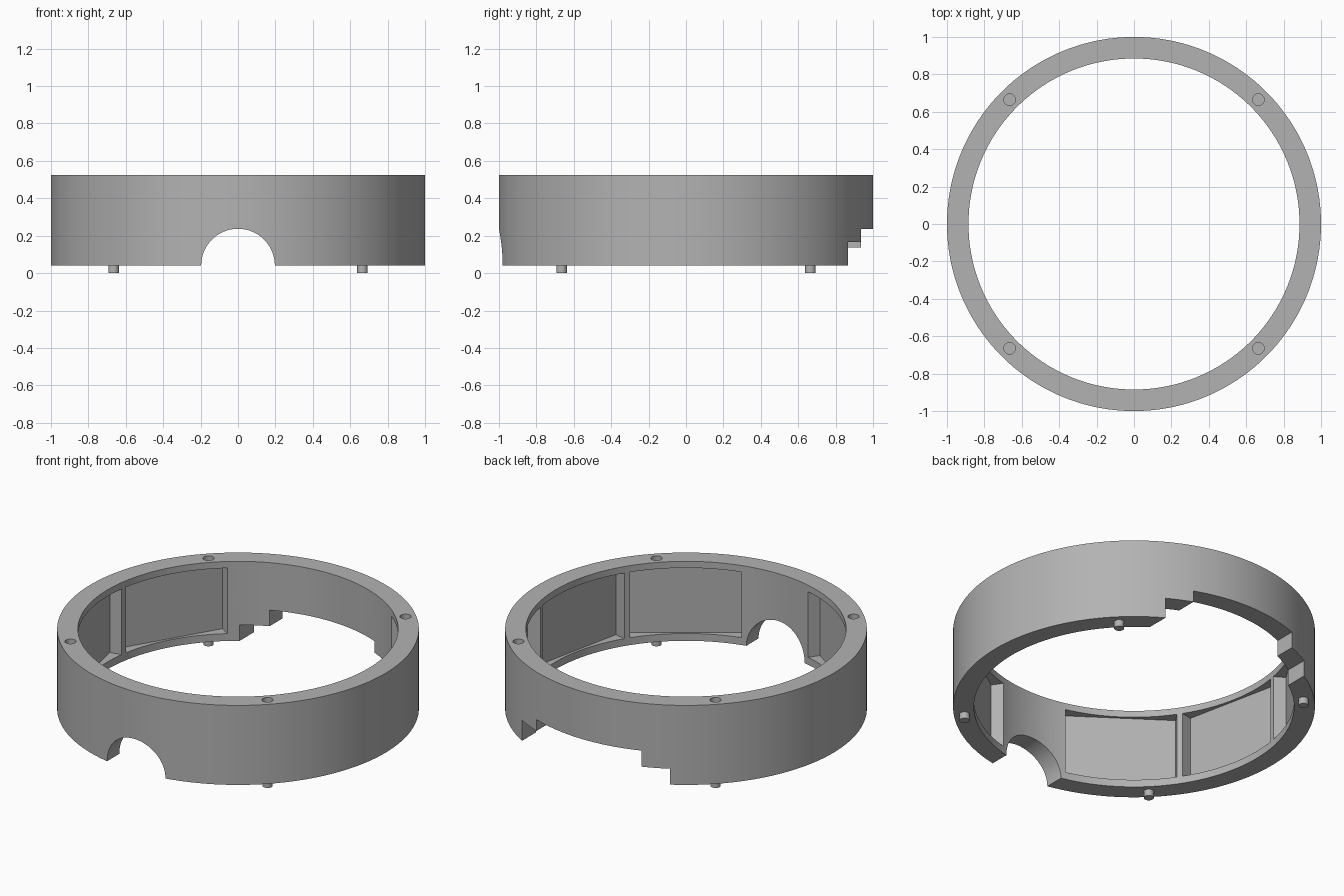
import bpy
import bmesh
from math import radians, sin, cos
from mathutils import Matrix, Vector

cube = bpy.data.objects.get("Cube")
if cube:
    bpy.data.objects.remove(cube, do_unlink=True)

OUTER, INNER = 1.0, 0.885
BOTTOM, TOP = 0.04, 0.525
SEGMENTS = 180
PIN = 0.665

grey = bpy.data.materials.new("plain_grey")
grey.use_nodes = True
colour = (0.45, 0.45, 0.45, 1)
grey.diffuse_color = colour
grey.node_tree.nodes["Principled BSDF"].inputs["Base Color"].default_value = colour


def make_object(name, bm):
    bmesh.ops.recalc_face_normals(bm, faces=bm.faces)
    mesh = bpy.data.meshes.new(name)
    bm.to_mesh(mesh)
    bm.free()
    mesh.materials.append(grey)
    obj = bpy.data.objects.new(name, mesh)
    bpy.context.collection.objects.link(obj)
    return obj


def box(name, low, high, turn=0):
    bm = bmesh.new()
    low, high = Vector(low), Vector(high)
    place = Matrix.Rotation(turn, 4, 'Z') @ Matrix.Translation((low + high) / 2)
    bmesh.ops.create_cube(bm, size=1, matrix=place @ Matrix.Diagonal((*(high - low), 1)))
    return make_object(name, bm)


def cylinder(name, radius, depth, centre, tilt=0, segments=32):
    bm = bmesh.new()
    place = Matrix.Translation(centre) @ Matrix.Rotation(tilt, 4, 'X')
    bmesh.ops.create_cone(bm, cap_ends=True, segments=segments, radius1=radius,
                          radius2=radius, depth=depth, matrix=place)
    return make_object(name, bm)


def smooth(obj):
    bpy.ops.object.select_all(action='DESELECT')
    obj.select_set(True)
    bpy.context.view_layer.objects.active = obj
    bpy.ops.object.shade_smooth_by_angle(angle=radians(30))


# Ring body: a rectangular section swept round the vertical axis
bm = bmesh.new()
loops = []
for radius, z in ((INNER, BOTTOM), (OUTER, BOTTOM), (OUTER, TOP), (INNER, TOP)):
    angles = [radians(360 * i / SEGMENTS) for i in range(SEGMENTS)]
    loops.append([bm.verts.new((radius * cos(a), radius * sin(a), z)) for a in angles])
for k in range(4):
    a, b = loops[k], loops[(k + 1) % 4]
    for i in range(SEGMENTS):
        j = (i + 1) % SEGMENTS
        bm.faces.new((a[i], a[j], b[j], b[i]))
ring = make_object("ring_body", bm)

cutters = []

# Flat-backed pockets on the inside wall, three on each side
half_width = INNER * sin(radians(20.4))
for middle in (-12, 192):
    for step in (-1, 0, 1):
        cutters.append(box("pocket_cutter", (0.82, -half_width, 0.085),
                           (0.9, half_width, 0.485), radians(middle + 42.9 * step)))

# Round arch at the front
cutters.append(cylinder("arch_cutter", 0.197, 0.6, (0, -0.95, BOTTOM), radians(90), 64))

# Stepped opening at the back, its ledges at two heights
cutters.append(box("opening_cutter", (-0.355, 0.5, -0.1), (0.355, 1.2, 0.235)))
cutters.append(box("left_ledge_cutter", (0.3, 0.5, -0.1), (0.5, 1.2, 0.165)))
cutters.append(box("right_ledge_cutter", (-0.5, 0.5, -0.1), (-0.3, 1.2, 0.137)))

# Locating pins below and matching sockets above
for x, side in ((PIN, "left"), (-PIN, "right")):
    for y, end in ((-PIN, "front"), (PIN, "back")):
        cutters.append(cylinder("socket_cutter", 0.031, 0.07, (x, y, TOP)))
        smooth(cylinder(f"{end}_{side}_pin", 0.028, 0.05, (x, y, 0.025)))

# Cut the ring and discard the cutters
for cutter in cutters:
    cut = ring.modifiers.new("cut", 'BOOLEAN')
    cut.operation = 'DIFFERENCE'
    cut.solver = 'EXACT'
    cut.object = cutter
bpy.context.view_layer.update()
graph = bpy.context.evaluated_depsgraph_get()
finished = bpy.data.meshes.new_from_object(ring.evaluated_get(graph))
ring.modifiers.clear()
ring.data = finished
finished.materials.clear()
finished.materials.append(grey)
for face in finished.polygons:
    face.material_index = 0
for cutter in cutters:
    bpy.data.objects.remove(cutter, do_unlink=True)
smooth(ring)
